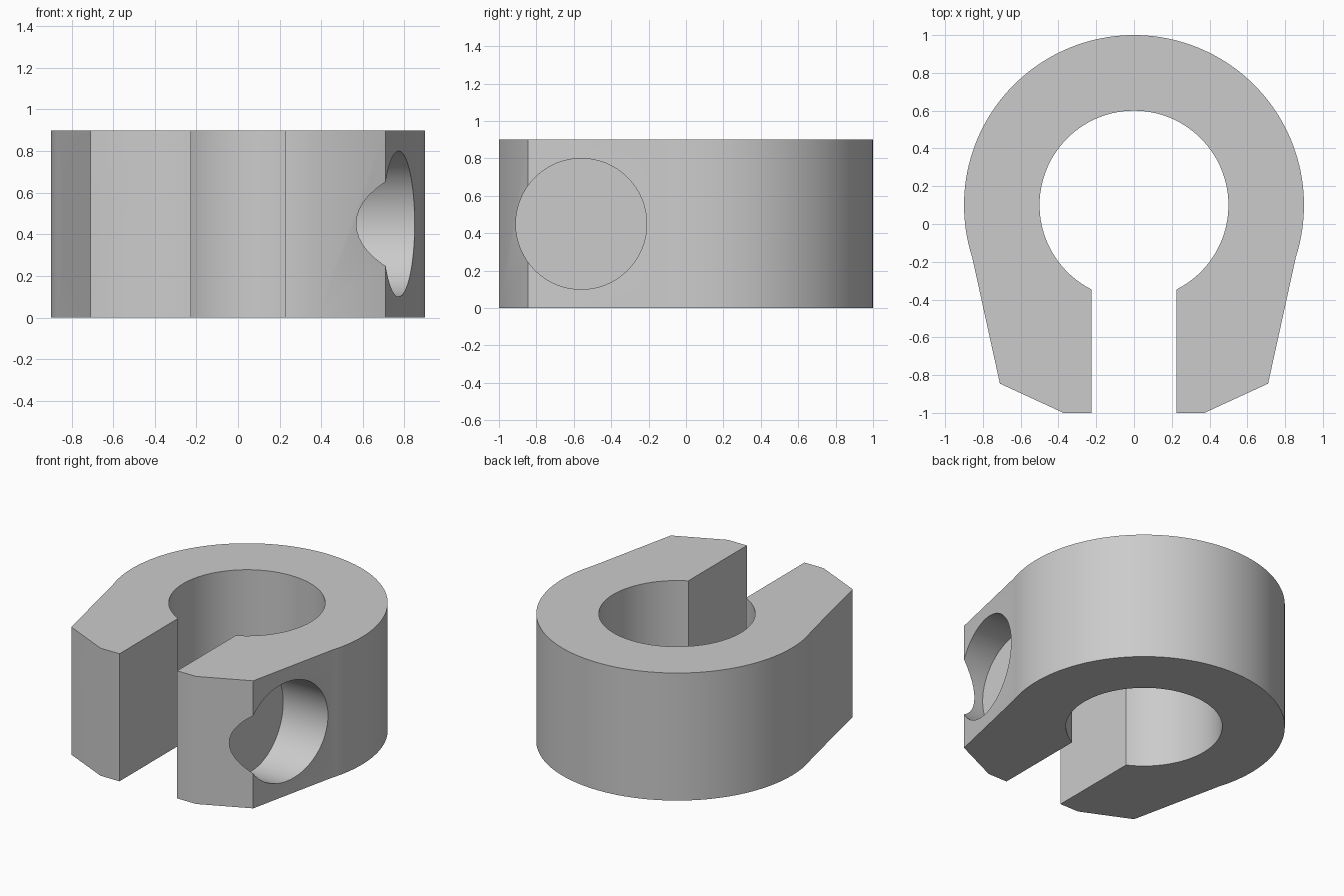
import bpy, bmesh, math
from mathutils import Matrix, Vector

cube = bpy.data.objects.get("Cube")
if cube:
    bpy.data.objects.remove(cube, do_unlink=True)

HEIGHT = 0.9
RING_Y = 0.1
OUTER, INNER = 0.9, 0.5
SLOT = 0.225
BOLT = Vector((0, -0.56, 0.45))

# Single plain grey material
grey = bpy.data.materials.new("plain grey")
grey.use_nodes = True
colour = (0.6, 0.6, 0.6, 1)
grey.diffuse_color = colour
grey.node_tree.nodes["Principled BSDF"].inputs["Base Color"].default_value = colour


def arc(radius, start, end, steps):
    angles = [start + (end - start) * i / steps for i in range(steps + 1)]
    return [(radius * math.cos(a), RING_Y + radius * math.sin(a)) for a in angles]


def make_object(name, bm):
    bmesh.ops.recalc_face_normals(bm, faces=bm.faces)
    mesh = bpy.data.meshes.new(name)
    bm.to_mesh(mesh)
    bm.free()
    mesh.materials.append(grey)
    obj = bpy.data.objects.new(name, mesh)
    bpy.context.collection.objects.link(obj)
    return obj


def cut_along_x(target, name, radius, x_start, x_end, sides):
    """Cut a prism lying along x, centred on the bolt axis."""
    bm = bmesh.new()
    place = (Matrix.Translation(BOLT + Vector(((x_start + x_end) / 2, 0, 0)))
             @ Matrix.Rotation(math.pi / 2, 4, 'Y'))
    # a six-sided prism needs its corners pointing up and down
    bmesh.ops.create_cone(bm, cap_ends=True, segments=sides, radius1=radius,
                          radius2=radius, depth=abs(x_end - x_start))
    bm.transform(Matrix.Rotation(math.pi / 2, 4, 'Z'))
    if max(abs(v.co.x) for v in bm.verts) < radius * 0.99:
        bm.transform(Matrix.Rotation(math.pi / sides, 4, 'Z'))
    bm.transform(place)
    cutter = make_object(name, bm)
    mod = target.modifiers.new(name, 'BOOLEAN')
    mod.operation = 'DIFFERENCE'
    mod.solver = 'EXACT'
    mod.object = cutter
    bpy.context.view_layer.objects.active = target
    bpy.ops.object.modifier_apply(modifier=name)
    bpy.data.objects.remove(cutter, do_unlink=True)


# Split collar: half outline from the back round the outside to the slot, then mirrored
side_angle = math.asin(-0.275 / OUTER)
slot_angle = -math.acos(SLOT / INNER)
half = arc(OUTER, math.pi / 2, side_angle, 48)
half += [(0.71, -0.845), (0.373, -1), (SLOT, -1)]
half += arc(INNER, slot_angle, math.pi / 2, 48)
outline = half + [(-x, y) for x, y in reversed(half[1:-1])]

bm = bmesh.new()
# walls plus caps built as mirrored quads keep the open ring clean
verts = [bm.verts.new((x, y, 0)) for x, y in half]
base = bm.faces.new(verts)
other = bm.faces.new([bm.verts.new((-x, y, 0)) for x, y in reversed(half)])
bmesh.ops.remove_doubles(bm, verts=bm.verts, dist=1e-5)
bmesh.ops.dissolve_edges(bm, edges=[e for e in bm.edges if len(e.link_faces) == 2
                                    and e.calc_length() < 0.01])
top = bmesh.ops.extrude_face_region(bm, geom=bm.faces[:])
bmesh.ops.translate(bm, vec=(0, 0, HEIGHT),
                    verts=[g for g in top["geom"] if isinstance(g, bmesh.types.BMVert)])
collar = make_object("split_clamp_collar", bm)

# Bolt hole, round counterbore and six-sided nut pocket
cut_along_x(collar, "bolt_hole", 0.17, -1.2, 1.2, 64)
cut_along_x(collar, "head_counterbore", 0.35, 0.5, 1.2, 64)
cut_along_x(collar, "nut_pocket", 0.36, -1.2, -0.675, 6)

bpy.ops.object.select_all(action='DESELECT')
collar.select_set(True)
bpy.context.view_layer.objects.active = collar
bpy.ops.object.shade_smooth_by_angle(angle=math.radians(30))
